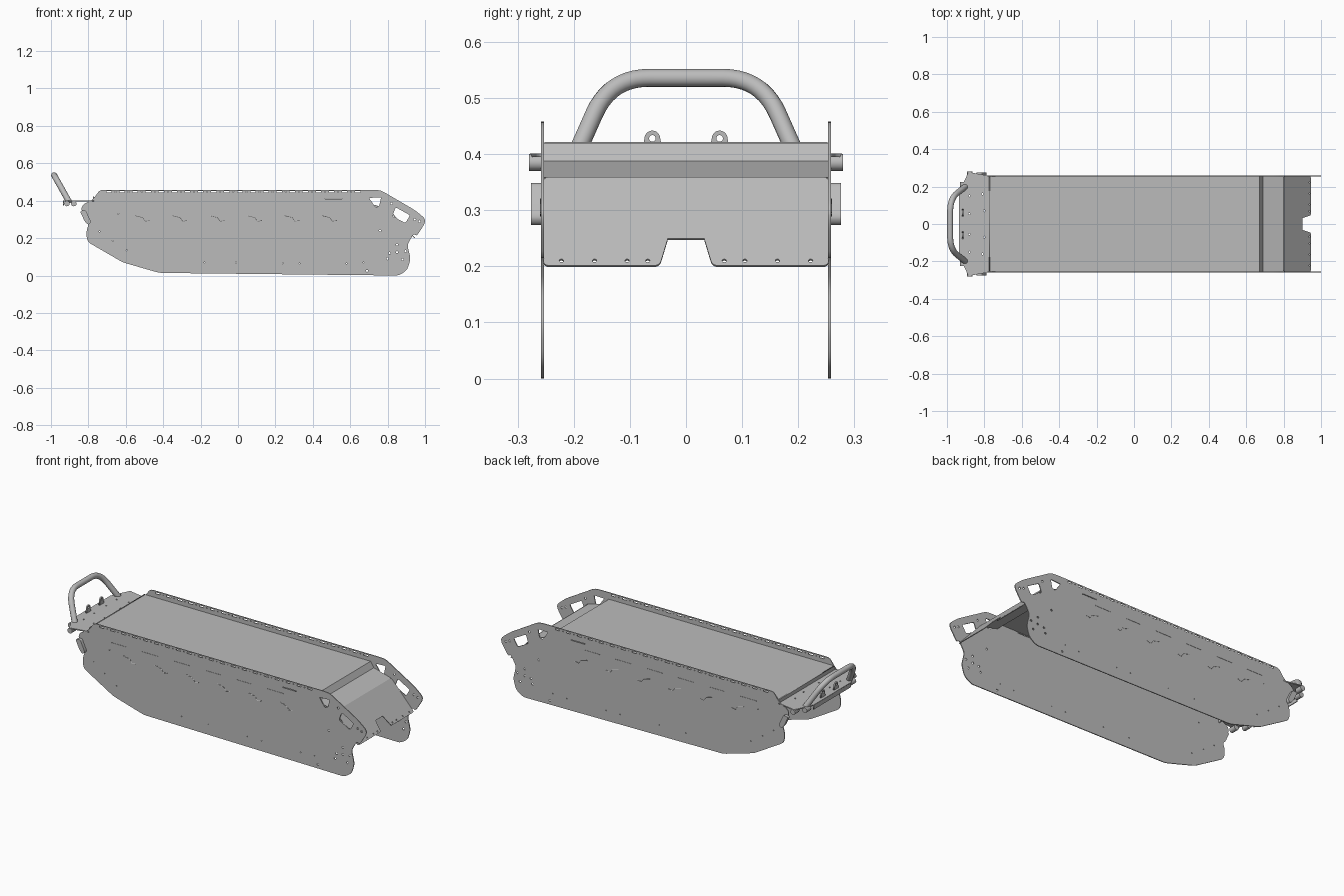
import bpy, bmesh, math
from mathutils import Matrix, Vector

cube = bpy.data.objects.get("Cube")
if cube:
    bpy.data.objects.remove(cube, do_unlink=True)

grey = bpy.data.materials.new("plain grey metal")
grey.use_nodes = True
GREY = (0.5, 0.5, 0.5, 1)
grey.diffuse_color = GREY
grey.node_tree.nodes["Principled BSDF"].inputs["Base Color"].default_value = GREY


def to_mesh(ob, smooth=False):
    bpy.context.collection.objects.link(ob)
    bpy.ops.object.select_all(action='DESELECT')
    ob.select_set(True)
    bpy.context.view_layer.objects.active = ob
    bpy.ops.object.convert(target='MESH')
    ob = bpy.context.object
    ob.data.materials.clear()
    ob.data.materials.append(grey)
    if smooth:
        bpy.ops.object.shade_smooth_by_angle(angle=math.radians(35))
    return ob


def sheet(name, loops, matrix, thick=0.005):
    """Flat cut sheet: first loop is the outline, the others are holes."""
    cu = bpy.data.curves.new(name, 'CURVE')
    cu.dimensions = '2D'
    cu.fill_mode = 'BOTH'
    cu.extrude = thick / 2
    for pts in loops:
        sp = cu.splines.new('POLY')
        sp.points.add(len(pts) - 1)
        for p, (u, v) in zip(sp.points, pts):
            p.co = (u, v, 0, 1)
        sp.use_cyclic_u = True
    ob = bpy.data.objects.new(name, cu)
    ob.matrix_world = matrix
    return to_mesh(ob)


def tube(name, pts, radius, sides=4):
    """Round bar along a path."""
    cu = bpy.data.curves.new(name, 'CURVE')
    cu.dimensions = '3D'
    cu.bevel_depth = radius
    cu.bevel_resolution = sides
    cu.use_fill_caps = True
    sp = cu.splines.new('POLY')
    sp.points.add(len(pts) - 1)
    for p, co in zip(sp.points, pts):
        p.co = (*co, 1)
    return to_mesh(bpy.data.objects.new(name, cu), True)


def circle(u, v, r, n=10):
    return [(u + r * math.cos(i * math.tau / n), v + r * math.sin(i * math.tau / n)) for i in range(n)]


def box2(u, v, w, h):
    return [(u - w, v - h), (u + w, v - h), (u + w, v + h), (u - w, v + h)]


def rounded(pts, radius, steps=5):
    """Round every corner of a loop."""
    out = []
    for i, p in enumerate(pts):
        p, a, b = Vector(p), Vector(pts[i - 1]), Vector(pts[(i + 1) % len(pts)])
        s = p + (a - p).normalized() * min(radius, (a - p).length * 0.45)
        e = p + (b - p).normalized() * min(radius, (b - p).length * 0.45)
        for k in range(steps + 1):
            t = k / steps
            out.append(tuple((1 - t) ** 2 * s + 2 * t * (1 - t) * p + t * t * e))
    return out


def upright(y):
    return Matrix.Translation((0, y, 0)) @ Matrix.Rotation(math.pi / 2, 4, 'X')


def frame(origin, u, v):
    u, v = Vector(u).normalized(), Vector(v).normalized()
    m = Matrix((u, v, u.cross(v))).transposed().to_4x4()
    m.translation = origin
    return m


# Side plates with windows, edge slots and bolt holes
outline = [(-0.74, 0.458), (-0.765, 0.42), (-0.785, 0.40), (-0.83, 0.38), (-0.84, 0.35),
           (-0.795, 0.29), (-0.812, 0.23), (-0.805, 0.18), (-0.615, 0.07), (-0.42, 0.014),
           (0.86, 0.0), (0.905, 0.03), (0.923, 0.09), (0.905, 0.165), (0.94, 0.225),
           (0.955, 0.21), (1.0, 0.28), (1.0, 0.305), (0.945, 0.35), (0.765, 0.455), (0.73, 0.458)]
holes = [rounded([(0.70, 0.415), (0.765, 0.418), (0.755, 0.37), (0.735, 0.365)], 0.006, 2),
         rounded([(0.843, 0.365), (0.92, 0.322), (0.895, 0.28), (0.825, 0.318)], 0.008, 2),
         box2(0.51, 0.411, 0.045, 0.002)]
holes += [box2(-0.69 + i * 0.07, 0.447, 0.014, 0.004) for i in range(20)]
holes += [circle(-0.655 + i * 0.07, 0.447, 0.003, 6) for i in range(19)]
bolts = [(0.81, 0.12), (0.85, 0.165), (0.85, 0.125), (0.895, 0.13), (0.88, 0.085), (0.80, 0.09),
         (0.69, 0.025), (0.76, 0.24), (0.945, 0.30), (0.97, 0.29), (0.82, 0.385)]
holes += [circle(u, v, 0.006, 8) for u, v in bolts]
small = [(-0.64, 0.33), (-0.74, 0.235), (-0.67, 0.185), (-0.595, 0.135), (-0.18, 0.07),
         (-0.01, 0.07), (0.24, 0.065), (0.33, 0.065), (0.58, 0.065), (0.67, 0.07)]
holes += [circle(u, v, 0.003, 6) for u, v in small]
for side, name in ((-1, "front"), (1, "back")):
    sheet(name + "_side_plate", [rounded(outline, 0.02, 3)] + holes, upright(side * 0.2555))

    # Shallow seams on the outer face
    for i in range(6):
        x = -0.58 + i * 0.2
        sheet(name + "_seam", [box2(x, 0.375, 0.05, 0.0015)], upright(side * 0.2582), 0.003)
        hook = [(x + 0.03, 0.32), (x + 0.07, 0.31), (x + 0.085, 0.29), (x + 0.11, 0.295)]
        tube(name + "_hook_seam", [(u, side * 0.258, v) for u, v in hook], 0.002, 1)

# Deck with the step and shallow ramp in one bent sheet
bend = [(-0.77, 0.42), (0.67, 0.42), (0.69, 0.388), (0.80, 0.358)]
bm = bmesh.new()
rows = [[bm.verts.new((x, y, z)) for y in (-0.253, 0.253)] for x, z in bend]
for a, b in zip(rows, rows[1:]):
    bm.faces.new((a[0], b[0], b[1], a[1]))
me = bpy.data.meshes.new("deck")
bm.to_mesh(me)
bm.free()
deck = bpy.data.objects.new("deck", me)
deck.modifiers.new("thickness", 'SOLIDIFY').thickness = 0.005
to_mesh(deck)

# Sloping apron with a rounded notch and bolt holes
half = rounded([(0.035, 0.054), (0.047, 0), (0.254, 0), (0.254, 0.2145), (0.0, 0.2145)], 0.012)
half = half[:-6]
apron = half + [(-u, v) for u, v in reversed(half)]
apron_holes = [circle(s * u, 0.012, 0.004, 8) for s in (-1, 1) for u in (0.048 + 0.02, 0.105, 0.163, 0.222)]
sheet("apron", [apron] + apron_holes, frame((0.945, 0, 0.2), (0, 1, 0), (-0.145, 0, 0.158)), 0.004)

# Flared shelf behind the deck with bolt holes
edge = [(-0.77, 0.258), (-0.80, 0.262), (-0.885, 0.278), (-0.935, 0.17)]
shelf = edge + [(x, -y) for x, y in reversed(edge)]
shelf_holes = [circle(x, s * y, 0.005, 8) for s in (-1, 1)
               for x, y in ((-0.88, 0.055), (-0.88, 0.15), (-0.80, 0.07), (-0.81, 0.16))]
sheet("rear_shelf", [shelf] + shelf_holes, frame((0, 0, 0.398), (1, 0, 0), (0, 1, 0)), 0.006)
sheet("shelf_lip", [box2(0, 0.4, 0.252, 0.022)], frame((-0.772, 0, 0), (0, 1, 0), (0, 0, 1)))
sheet("shelf_front_lip", [box2(0, 0.386, 0.17, 0.012)], frame((-0.933, 0, 0), (0, 1, 0), (0, 0, 1)))

# Lifting ears on the shelf
for s in (-1, 1):
    arc = [(s * 0.06 + 0.014 * math.cos(a * math.pi / 10), 0.428 + 0.014 * math.sin(a * math.pi / 10))
           for a in range(11)]
    ear = [(s * 0.06 + 0.02, 0.398)] + arc + [(s * 0.06 - 0.02, 0.398)]
    sheet("lifting_ear", [ear, circle(s * 0.06, 0.428, 0.006)],
          frame((-0.915, 0, 0), (0, 1, 0), (0, 0, 1)), 0.008)

# Bent bumper tube, leaning outward
hoop = rounded([(0.2, 0.39), (0.2, 0.39001), (0.135, 0.536), (-0.135, 0.536), (-0.2, 0.39001), (-0.2, 0.39)],
               0.07, 10)
hoop = [p for p in hoop if p[1] > 0.3901]
hoop = [(0.2, 0.388)] + hoop + [(-0.2, 0.388)]
tube("bumper_hoop", [(-0.9 - (z - 0.388) * 0.56, y, z) for y, z in hoop], 0.016, 6)

# Bumper mounts and corner brackets
for s in (-1, 1):
    tube("bumper_pin", [(-0.878, s * 0.24, 0.385), (-0.878, s * 0.28, 0.385)], 0.015)
    tube("bumper_foot", [(-0.915, s * 0.185, 0.385), (-0.915, s * 0.225, 0.385)], 0.015)
    bracket = [(-0.845, 0.345), (-0.815, 0.35), (-0.785, 0.285), (-0.80, 0.27), (-0.82, 0.29)]
    sheet("corner_bracket", [rounded(bracket, 0.01, 3)], upright(s * 0.267), 0.018)
